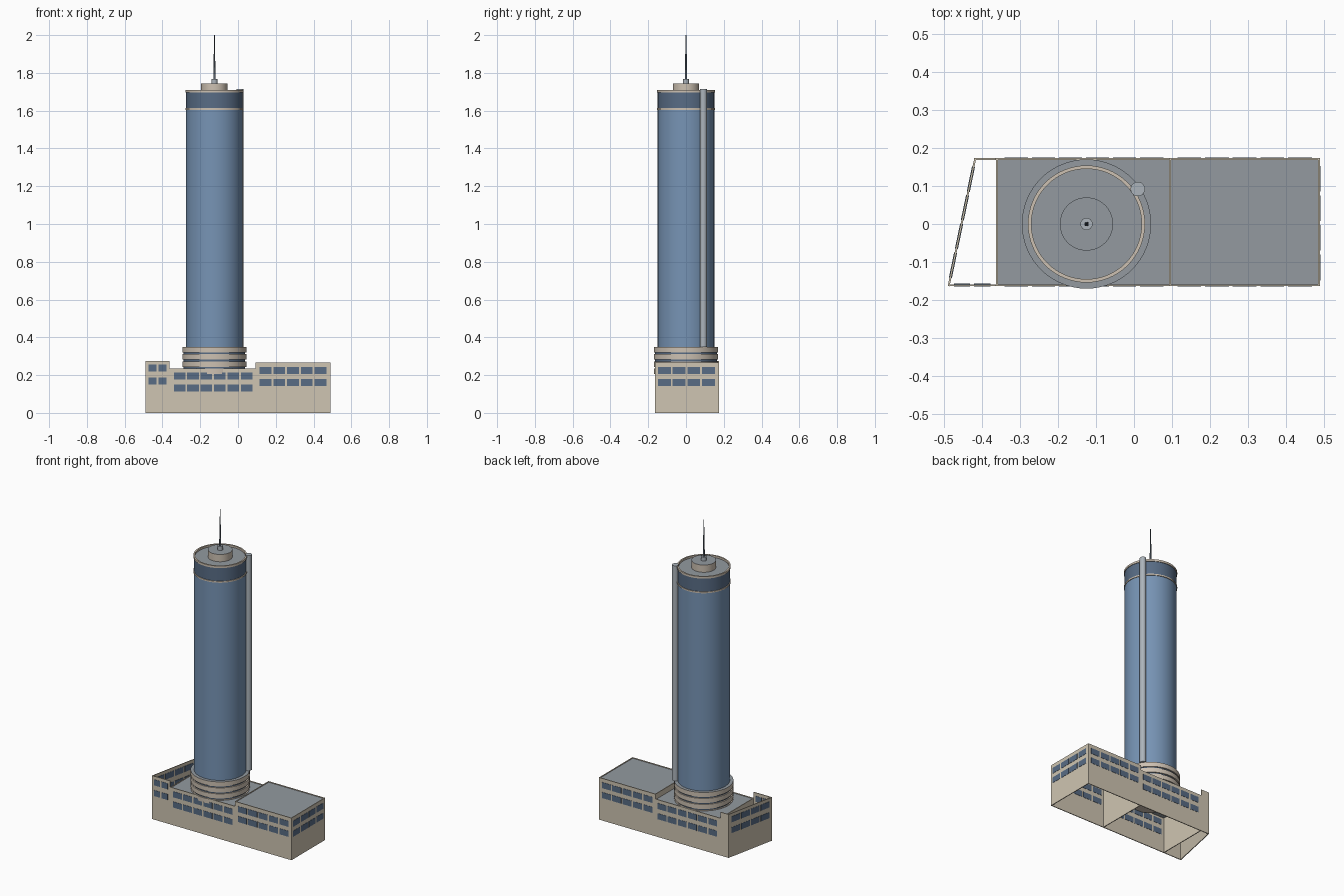
import bpy
import bmesh
from math import atan2, radians
from mathutils import Vector

cube = bpy.data.objects.get("Cube")
if cube:
    bpy.data.objects.remove(cube)


def material(name, *rgb):
    linear = [((c / 255 + 0.055) / 1.055) ** 2.4 for c in rgb] + [1]
    m = bpy.data.materials.new(name)
    m.use_nodes = True
    m.diffuse_color = linear
    m.node_tree.nodes["Principled BSDF"].inputs["Base Color"].default_value = linear
    return m


STONE = material("beige stone", 207, 197, 178)
TRIM = material("pale trim", 205, 193, 178)
GLASS = material("blue glass", 119, 148, 181)
DARK = material("dark glass", 88, 108, 133)
ROOF = material("grey roof", 147, 154, 160)
PIPE = material("light grey metal", 172, 180, 187)
MAST = material("dark metal", 92, 102, 114)

TOWER = Vector((-0.125, 0, 0))
WALL = 0.005


def finish(name, bm, mats, smooth=False):
    bmesh.ops.recalc_face_normals(bm, faces=bm.faces)
    mesh = bpy.data.meshes.new(name)
    bm.to_mesh(mesh)
    bm.free()
    ob = bpy.data.objects.new(name, mesh)
    bpy.context.collection.objects.link(ob)
    for m in mats:
        mesh.materials.append(m)
    if smooth:
        bpy.ops.object.select_all(action="DESELECT")
        ob.select_set(True)
        bpy.context.view_layer.objects.active = ob
        bpy.ops.object.shade_smooth_by_angle(angle=radians(35))
    return ob


def cylinder(name, r, z0, z1, mat, top=None, at=TOWER, sides=64, r_top=None):
    bm = bmesh.new()
    bmesh.ops.create_cone(bm, cap_ends=True, segments=sides, radius1=r,
                          radius2=r_top or r, depth=z1 - z0)
    bmesh.ops.translate(bm, verts=bm.verts, vec=(at.x, at.y, (z0 + z1) / 2))
    bm.normal_update()
    for f in bm.faces:
        f.material_index = int(top is not None and f.normal.z > 0.9)
    return finish(name, bm, [mat, top] if top else [mat], True)


def add_box(bm, p, q, thick, z0, z1):
    """Upright slab of the given thickness along the line p to q."""
    p, q = Vector(p), Vector(q)
    side = (q - p).normalized().orthogonal() * thick / 2
    base = [bm.verts.new((*c, z0)) for c in (p + side, q + side, q - side, p - side)]
    face = bm.faces.new(base)
    new = bmesh.ops.extrude_face_region(bm, geom=[face])["geom"]
    bmesh.ops.translate(bm, vec=(0, 0, z1 - z0),
                        verts=[g for g in new if isinstance(g, bmesh.types.BMVert)])


def walls(name, points, height):
    bm = bmesh.new()
    for p, q in zip(points, points[1:]):
        ext = (Vector(q) - Vector(p)).normalized() * WALL / 2
        add_box(bm, Vector(p) - ext, Vector(q) + ext, WALL, 0, height)
    return finish(name, bm, [STONE])


def windows(name, p, q, count, rows, gap=0.01, high=0.037):
    """Rows of thin panes, visible on both faces of the wall p to q."""
    bm = bmesh.new()
    p, q = Vector(p), Vector(q)
    along = (q - p).normalized()
    pitch = ((q - p).length + gap) / count
    for z in rows:
        for i in range(count):
            start = p + along * pitch * i
            add_box(bm, start, start + along * (pitch - gap), WALL + 0.003, z, z + high)
    return finish(name, bm, [DARK])


def roof(name, x0, x1, z):
    bm = bmesh.new()
    mid = (FRONT + BACK) / 2
    add_box(bm, (x0, mid), (x1, mid), BACK - FRONT, z - 0.004, z)
    return finish(name, bm, [ROOF])


# Podium: open-bottomed shells of three heights
FRONT, BACK = -0.161, 0.171
X0, X1, X2 = -0.36, 0.095, 0.487
corner_front, corner_back = (-0.487, FRONT), (-0.418, BACK)
walls("wing_walls", [(X0 - WALL, FRONT), corner_front, corner_back, (X0 - WALL, BACK)], 0.275)
walls("middle_walls", [(X0, FRONT), (X1, FRONT), (X1, BACK), (X0, BACK), (X0, FRONT)], 0.236)
walls("hall_walls", [(X1, FRONT), (X2, FRONT), (X2, BACK), (X1, BACK), (X1, FRONT)], 0.267)
roof("middle_roof", X0, X1, 0.232)
roof("hall_roof", X1, X2, 0.263)

# Podium windows
hall_rows, middle_rows, wing_rows = (0.143, 0.206), (0.113, 0.178), (0.15, 0.218)
for side, y in (("front", FRONT), ("back", BACK)):
    windows(side + "_middle_windows", (-0.34, y), (0.077, y), 6, middle_rows)
    windows(side + "_hall_windows", (0.114, y), (0.468, y), 5, hall_rows)
windows("side_hall_windows", (X2, -0.148), (X2, 0.153), 4, hall_rows)
windows("front_wing_windows", (-0.474, FRONT), (-0.378, FRONT), 2, wing_rows)
a, b = Vector(corner_front), Vector(corner_back)
windows("slanted_wing_windows", a.lerp(b, 0.06), a.lerp(b, 0.94), 4, wing_rows)

# Ringed collar at the foot of the tower
cylinder("collar_core", 0.163, 0.21, 0.34, DARK)
for i in range(4):
    z = 0.206 + 0.038 * i
    cylinder(f"collar_ring_{i + 1}", 0.17, z, z + 0.029, TRIM, ROOF if i == 3 else None)

# Tower shaft, crown and rims
cylinder("shaft", 0.15, 0.34, 1.608, GLASS)
cylinder("lower_rim", 0.154, 1.604, 1.613, TRIM)
cylinder("crown", 0.15, 1.61, 1.698, DARK, ROOF)

bm = bmesh.new()
profile = [(0.145, 1.697), (0.154, 1.697), (0.154, 1.71), (0.145, 1.71)]
loop = [bm.verts.new((r, 0, z)) for r, z in profile]
edges = [bm.edges.new((loop[i], loop[(i + 1) % 4])) for i in range(4)]
bmesh.ops.spin(bm, geom=loop + edges, axis=(0, 0, 1), cent=(0, 0, 0),
               angle=radians(360), steps=64, use_merge=True)
bmesh.ops.remove_doubles(bm, verts=bm.verts, dist=0.0001)
bmesh.ops.translate(bm, verts=bm.verts, vec=TOWER)
finish("top_rim", bm, [TRIM], True)

# Service pipe running up the side
cylinder("service_pipe", 0.019, 0.35, 1.714, PIPE, at=Vector((0.01, 0.092, 0)), sides=32)

# Rooftop plant and mast
cylinder("plant_drum", 0.07, 1.695, 1.744, TRIM, ROOF)
cylinder("mast_base", 0.016, 1.744, 1.768, PIPE, sides=24)
cylinder("mast_lower", 0.006, 1.768, 1.9, MAST, sides=12, r_top=0.004)
cylinder("mast_upper", 0.003, 1.9, 2.0, MAST, sides=12, r_top=0.002)
